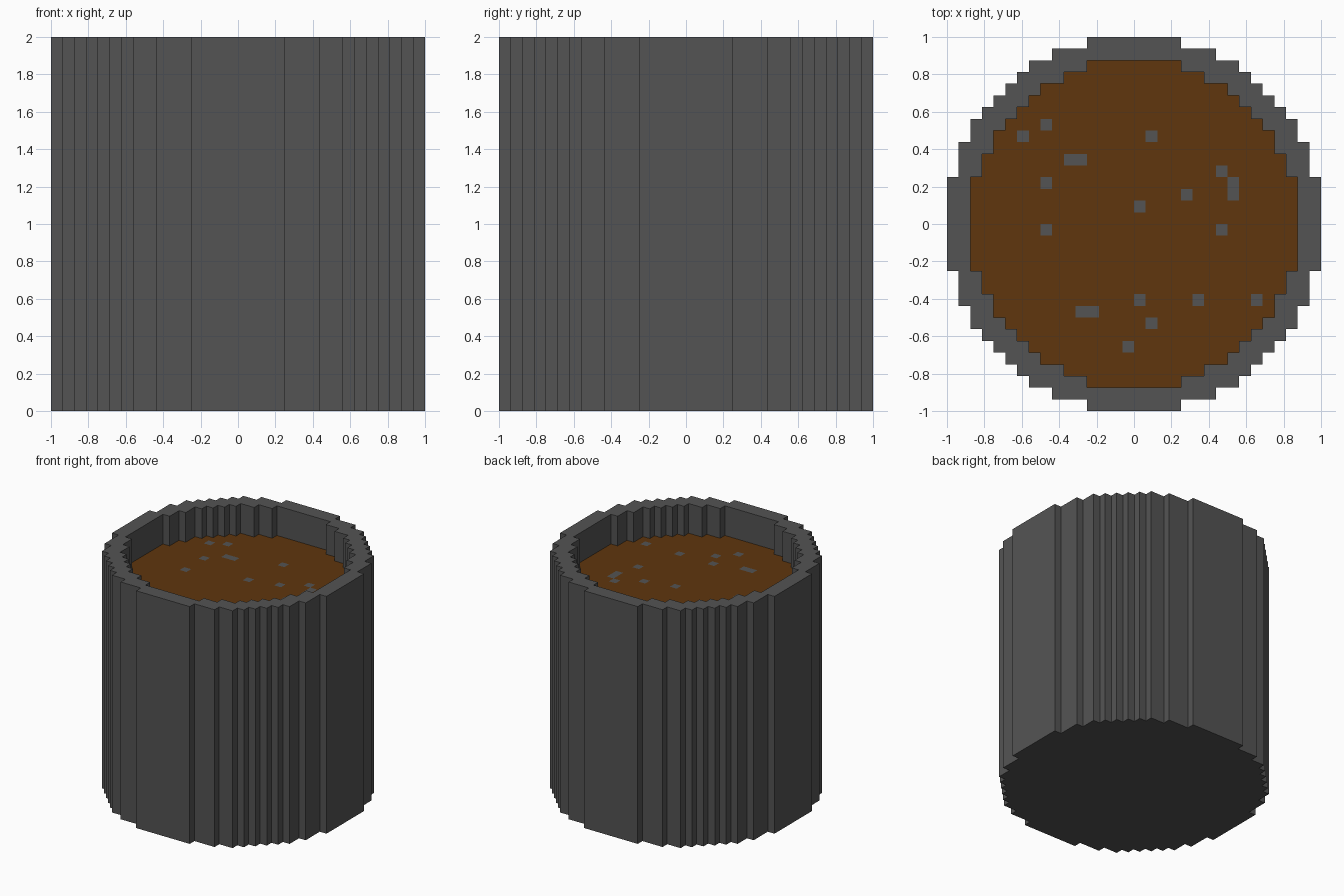
import bpy
import bmesh
import math

CELL = 1 / 16          # block size
OUTER, INNER = 16, 14  # radii in blocks

if "Cube" in bpy.data.objects:
    bpy.data.objects.remove(bpy.data.objects["Cube"], do_unlink=True)


def make_material(name, rgb):
    mat = bpy.data.materials.new(name)
    mat.use_nodes = True
    mat.diffuse_color = (*rgb, 1)
    mat.node_tree.nodes["Principled BSDF"].inputs["Base Color"].default_value = (*rgb, 1)
    return mat


stone = make_material("dark grey stone", (0.088, 0.088, 0.088))
earth = make_material("brown earth", (0.115, 0.037, 0.004))


def ring_cells(r_min, r_max):
    """Blocks whose centre lies between two radii."""
    span = range(-OUTER, OUTER)
    return [(i, j) for i in span for j in span
            if r_min < math.hypot(i + 0.5, j + 0.5) <= r_max]


def block_slab(name, cells, bottom, top, materials, pick=lambda cell: 0):
    """Tile the cells at the top height and thicken them down to the bottom."""
    bm = bmesh.new()
    for i, j in cells:
        corners = [(i, j), (i + 1, j), (i + 1, j + 1), (i, j + 1)]
        face = bm.faces.new([bm.verts.new((x * CELL, y * CELL, top)) for x, y in corners])
        face.material_index = pick((i, j))
    bmesh.ops.remove_doubles(bm, verts=bm.verts, dist=CELL / 100)
    mesh = bpy.data.meshes.new(name)
    bm.to_mesh(mesh)
    bm.free()
    for mat in materials:
        mesh.materials.append(mat)
    obj = bpy.data.objects.new(name, mesh)
    bpy.context.scene.collection.objects.link(obj)
    solid = obj.modifiers.new("thickness", "SOLIDIFY")
    solid.thickness = top - bottom
    solid.offset = -1
    return obj


# Pebbles showing in the soil surface
pebbles = {(-10, 7), (-8, 8), (-6, 5), (-5, 5), (-8, 3), (1, 7), (0, 1), (4, 2),
           (7, 4), (8, 3), (8, 2), (-8, -1), (7, -1), (0, -7), (5, -7), (10, -7),
           (-5, -8), (-4, -8), (1, -9), (-1, -11)}

# Pot wall, pot floor and soil filling
block_slab("pot_wall", ring_cells(INNER, OUTER), 0, 2, [stone])
block_slab("pot_floor", ring_cells(0, INNER), 0, CELL, [stone])
block_slab("soil", ring_cells(0, INNER), CELL, 1.75, [earth, stone],
           lambda cell: int(cell in pebbles))
